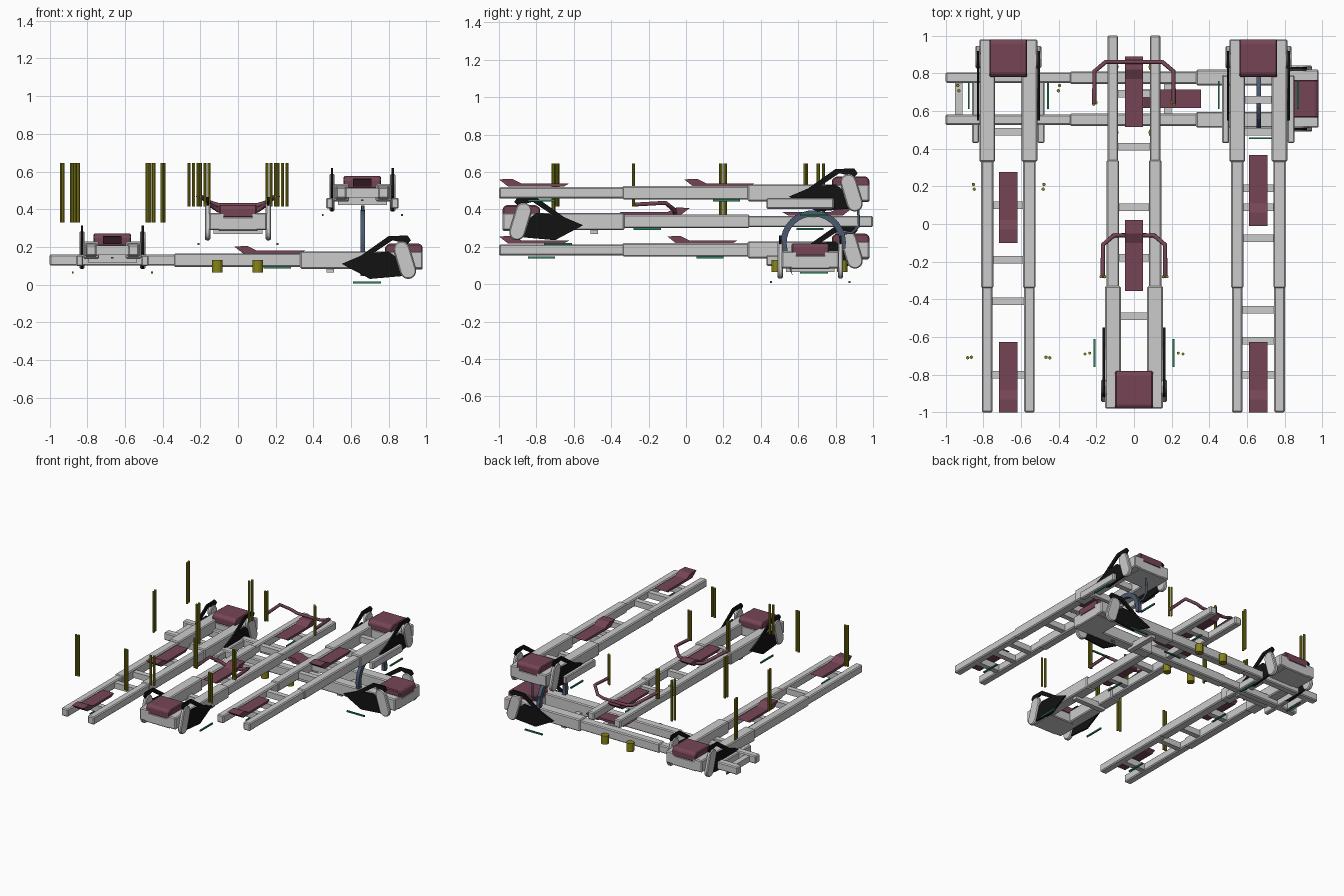
import bpy, bmesh, math
from mathutils import Matrix, Vector

if "Cube" in bpy.data.objects:
    bpy.data.objects.remove(bpy.data.objects["Cube"])


def material(name, rgb):
    m = bpy.data.materials.new(name)
    m.diffuse_color = (*rgb, 1)
    m.use_nodes = True
    m.node_tree.nodes["Principled BSDF"].inputs["Base Color"].default_value = m.diffuse_color
    return m


MAROON = material("maroon", (0.18, 0.06, 0.09))
BLACK = material("black", (0.006, 0.006, 0.006))
YELLOW = material("yellow", (0.24, 0.23, 0.01))
GREEN = material("green", (0.02, 0.22, 0.11))
BLUE = material("blue", (0.07, 0.10, 0.16))
I = Matrix.Identity(4)


def finish(name, bm, mat, frame):
    bm.transform(frame)
    bmesh.ops.recalc_face_normals(bm, faces=bm.faces)
    me = bpy.data.meshes.new(name)
    bm.to_mesh(me)
    bm.free()
    ob = bpy.data.objects.new(name, me)
    bpy.context.collection.objects.link(ob)
    if mat:
        me.materials.append(mat)
    return ob


def prism(name, profile, v0, v1, frame=I, mat=None, bevel=0):
    """Side profile in (u, z), extruded across v."""
    bm = bmesh.new()
    f = bm.faces.new([bm.verts.new((u, v0, z)) for u, z in profile])
    r = bmesh.ops.extrude_face_region(bm, geom=[f])
    bmesh.ops.translate(bm, vec=(0, v1 - v0, 0),
                        verts=[g for g in r["geom"] if isinstance(g, bmesh.types.BMVert)])
    if bevel:
        bmesh.ops.bevel(bm, geom=bm.edges[:], offset=bevel, segments=1, affect='EDGES')
    return finish(name, bm, mat, frame)


def box(name, u0, u1, v0, v1, z0, z1, frame=I, mat=None, bevel=0):
    return prism(name, [(u0, z0), (u1, z0), (u1, z1), (u0, z1)], v0, v1, frame, mat, bevel)


def cylinder(name, x, y, z0, z1, r, n, mat):
    bm = bmesh.new()
    bmesh.ops.create_cone(bm, cap_ends=True, segments=n, radius1=r, radius2=r, depth=z1 - z0)
    return finish(name, bm, mat, Matrix.Translation((x, y, (z0 + z1) / 2)))


def tube(name, pts, r, mat):
    cu = bpy.data.curves.new(name, 'CURVE')
    cu.dimensions = '3D'
    cu.bevel_depth, cu.bevel_resolution, cu.use_fill_caps = r, 1, True
    sp = cu.splines.new('POLY')
    sp.points.add(len(pts) - 1)
    for p, c in zip(sp.points, pts):
        p.co = (*c, 1)
    cu.materials.append(mat)
    ob = bpy.data.objects.new(name, cu)
    bpy.context.collection.objects.link(ob)


def unit(tag, x, y, z, turn, pads, bars, side_beam=False):
    """One telescopic ladder frame: u runs from tail (-1) to head (+1)."""
    F = Matrix.Translation((x, y, z)) @ Matrix.Rotation(math.radians(turn), 4, 'Z')
    n = lambda s: f"{tag}_{s}"
    for s in (-1, 1):
        # telescoping rail sections
        for i, (u0, u1, w, h) in enumerate([(-1, -0.32, 0.028, 0.030), (-0.34, 0.34, 0.033, 0.036),
                                            (0.33, 0.98, 0.042, 0.046)]):
            box(n(f"rail_section_{i}"), u0, u1, s * 0.112 - w, s * 0.112 + w, -h, h, F, None, 0.007)
        # bracket plate and bent arm
        a, b = sorted((s * 0.155, s * 0.167))
        prism(n("bracket_plate"), [(0.55, -0.02), (0.68, 0.035), (0.80, 0.045), (0.86, 0.0),
                                   (0.87, -0.085), (0.70, -0.10)], a, b, F, BLACK)
        prism(n("bracket_arm"), [(0.64, 0.015), (0.80, 0.128), (0.90, 0.13), (0.918, 0.105),
                                 (0.90, 0.085), (0.82, 0.105), (0.70, 0.025)], a, b, F, BLACK)
        # tilted rounded foot
        top, bot, r = Vector((0.868, 0.058)), Vector((0.903, -0.058)), 0.043
        prof = []
        for c, start in ((top, 16), (bot, 196)):
            for k in range(7):
                t = math.radians(start + k * 30)
                prof.append((c.x + r * math.cos(t), c.y + r * math.sin(t)))
        a, b = sorted((s * 0.147, s * 0.175))
        prism(n("foot"), prof, a, b, F, None, 0.006)
        # green strip beside the head
        a, b = sorted((s * 0.205, s * 0.215))
        box(n("head_strip"), 0.61, 0.76, a, b, -0.125, -0.114, F, GREEN)
        if side_beam:
            a, b = sorted((s * 0.155, s * 0.192))
            box(n("side_beam"), 0.43, 0.79, a, b, -0.085, -0.028, F, None, 0.006)
    # head block and cushion
    box(n("head_block"), 0.78, 0.98, -0.105, 0.105, -0.05, 0.025, F, None, 0.006)
    prism(n("head_cushion"), [(0.78, 0.02), (0.98, 0.02), (0.98, 0.072), (0.965, 0.087),
                              (0.80, 0.087), (0.78, 0.07)], -0.1, 0.1, F, MAROON, 0.006)
    # cross bars
    for u in bars:
        box(n("cross_bar"), u - 0.02, u + 0.02, -0.1, 0.1, -0.025, 0.02, F)
    box(n("low_cross_bar"), 0.47, 0.51, -0.13, 0.13, -0.066, -0.02, F)
    # seat pads with raised tail end, and the green strip below each
    for u in pads:
        prism(n("seat_pad"), [(u, 0.072), (u + 0.07, 0.075), (u + 0.12, 0.05), (u + 0.375, 0.05),
                              (u + 0.345, 0.033), (u + 0.05, 0.033)], -0.049, 0.049, F, MAROON)
        box(n("pad_strip"), u + 0.155, u + 0.30, -0.006, 0.006, -0.045, -0.036, F, GREEN)
        box(n("pad_support"), u + 0.18, u + 0.22, -0.1, 0.1, -0.025, 0.025, F)


unit("left", -0.667, 0, 0.183, 90, (-1.0, -0.10), (-0.41, -0.19), True)
unit("centre", 0, 0, 0.335, -90, (-0.89, -0.02), (-0.41, -0.09))
unit("right", 0.66, 0, 0.488, 90, (-1.0, -0.01), (-0.62, -0.455, -0.075, 0.09, 0.66), True)
unit("cross", 0, 0.665, 0.130, 0, (-0.02,), (-0.93, -0.5))

# handlebars on the centre frame
for y, w, z in ((0.86, 0.21, 0.475), (-0.06, 0.165, 0.435)):
    half = [(w, y - 0.225, z - 0.01), (w, y - 0.05, z), (w - 0.06, y, z - 0.04), (w - 0.11, y, z - 0.055)]
    tube("handlebar", half + [(-px, py, pz) for px, py, pz in half[::-1]], 0.012, MAROON)

# upright posts beside the left frame
for dx, y, gap, dy in ((0.27, 0.735, 0.006, -0.028), (0.187, 0.21, 0.004, -0.025), (0.218, -0.71, -0.02, 0.003)):
    for s in (-1, 1):
        for k in (0, 1):
            cylinder("post", -0.665 + s * (dx + (gap * k if gap < 0 else -gap * k)), y + dy * k,
                     0.33, 0.645, 0.009, 8, YELLOW)
# upright posts beside the centre frame
for dx, y in ((0.26, -0.69), (0.235, -0.685), (0.213, 0.635), (0.20, 0.645), (0.175, -0.28), (0.155, -0.28)):
    for s in (-1, 1):
        cylinder("post", s * dx, y, 0.415, 0.645, 0.008, 8, YELLOW)

# round stops under the centre frame
for x in (-0.11, 0.105):
    for y in (0.485, 0.835):
        cylinder("round_stop", x, y, 0.065, 0.13, 0.028, 12, YELLOW)

# blue arch over the cross frame, in the y-z plane, with a tapered tip and hook
arch = Matrix.Translation((0.662, 0, 0)) @ Matrix.Rotation(math.radians(90), 4, 'Z')
ring = lambda r: [(0.68 + r * math.cos(math.radians(a)), 0.22 + r * math.sin(math.radians(a)))
                  for a in range(-10, 196, 12)]
prism("arch", ring(0.175) + [(0.57, 0.045)] + ring(0.142)[::-1], -0.013, 0.013, arch, BLUE)
tube("arch_hook", [(0.662, 0.80, 0.27), (0.662, 0.89, 0.275), (0.662, 0.925, 0.31), (0.662, 0.92, 0.42)],
     0.008, BLUE)
